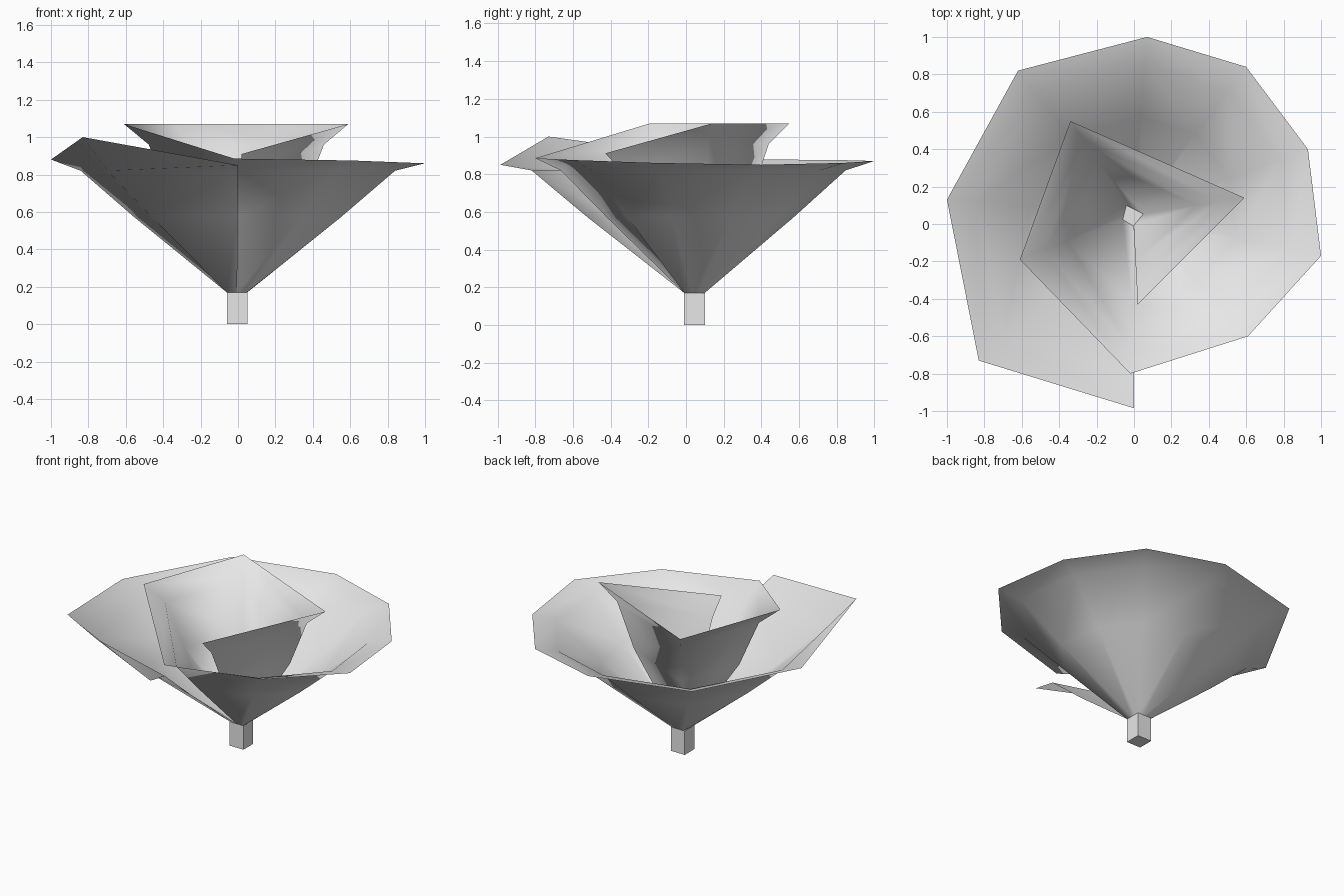
import bpy
import bmesh
from mathutils import Vector

default = bpy.data.objects.get("Cube")
if default:
    bpy.data.objects.remove(default)

# Material
grey = bpy.data.materials.new("light_grey")
grey.use_nodes = True
colour = (0.8, 0.8, 0.8, 1)
grey.diffuse_color = colour
grey.node_tree.nodes["Principled BSDF"].inputs["Base Color"].default_value = colour


def add_object(name, bm):
    mesh = bpy.data.meshes.new(name)
    bm.to_mesh(mesh)
    bm.free()
    mesh.materials.append(grey)
    obj = bpy.data.objects.new(name, mesh)
    bpy.context.collection.objects.link(obj)
    return obj


AXIS = Vector((-0.005, 0.045, 0))
STEM_HALF, STEM_TOP = 0.055, 0.17

# Square stem
bm = bmesh.new()
bmesh.ops.create_cube(bm, size=1)
for v in bm.verts:
    v.co = (AXIS.x + v.co.x * 2 * STEM_HALF,
            AXIS.y + v.co.y * 2 * STEM_HALF,
            (v.co.z + 0.5) * STEM_TOP)
add_object("stem", bm)

# Spiral rim of the rolled petal, from the outer flap to the inner end
outer_rim = [(0, -0.985, 0.85), (-0.83, -0.73, 1.0), (-1.0, 0.13, 0.88),
             (-0.62, 0.82, 0.875), (0.07, 1.0, 0.87), (0.6, 0.84, 0.86),
             (0.93, 0.4, 0.85), (1.0, -0.17, 0.86), (0.61, -0.6, 0.875),
             (-0.02, -0.8, 0.885)]
inner_rim = [(-0.61, -0.19, 1.07), (-0.34, 0.55, 1.07),
             (0.59, 0.14, 1.07), (0.02, -0.43, 0.91)]

# Each lower row is a scale towards the axis and a height
outer_rows = [(0.84, 0.82), (0.55, 0.57)]
inner_rows = [(0.78, 0.96), (0.58, 0.65)]
end_rows = [(0.77, 0.8), (0.5, 0.55)]


def petal_column(bm, rim, rows):
    """Verts from the flared rim down to the square stem top."""
    offset = Vector((rim[0], rim[1], 0)) - AXIS
    points = [Vector(rim)]
    for scale, height in rows:
        points.append(AXIS + offset * scale + Vector((0, 0, height)))
    foot = offset * (STEM_HALF / max(abs(offset.x), abs(offset.y)))
    points.append(AXIS + foot + Vector((0, 0, STEM_TOP)))
    return [bm.verts.new(p) for p in points]


bm = bmesh.new()
columns = [petal_column(bm, p, outer_rows) for p in outer_rim]
columns += [petal_column(bm, p, inner_rows) for p in inner_rim[:-1]]
columns.append(petal_column(bm, inner_rim[-1], end_rows))
for left, right in zip(columns, columns[1:]):
    for i in range(len(left) - 1):
        bm.faces.new((left[i], right[i], right[i + 1], left[i + 1]))
for face in bm.faces:
    face.smooth = True
add_object("rolled_petal", bm)
